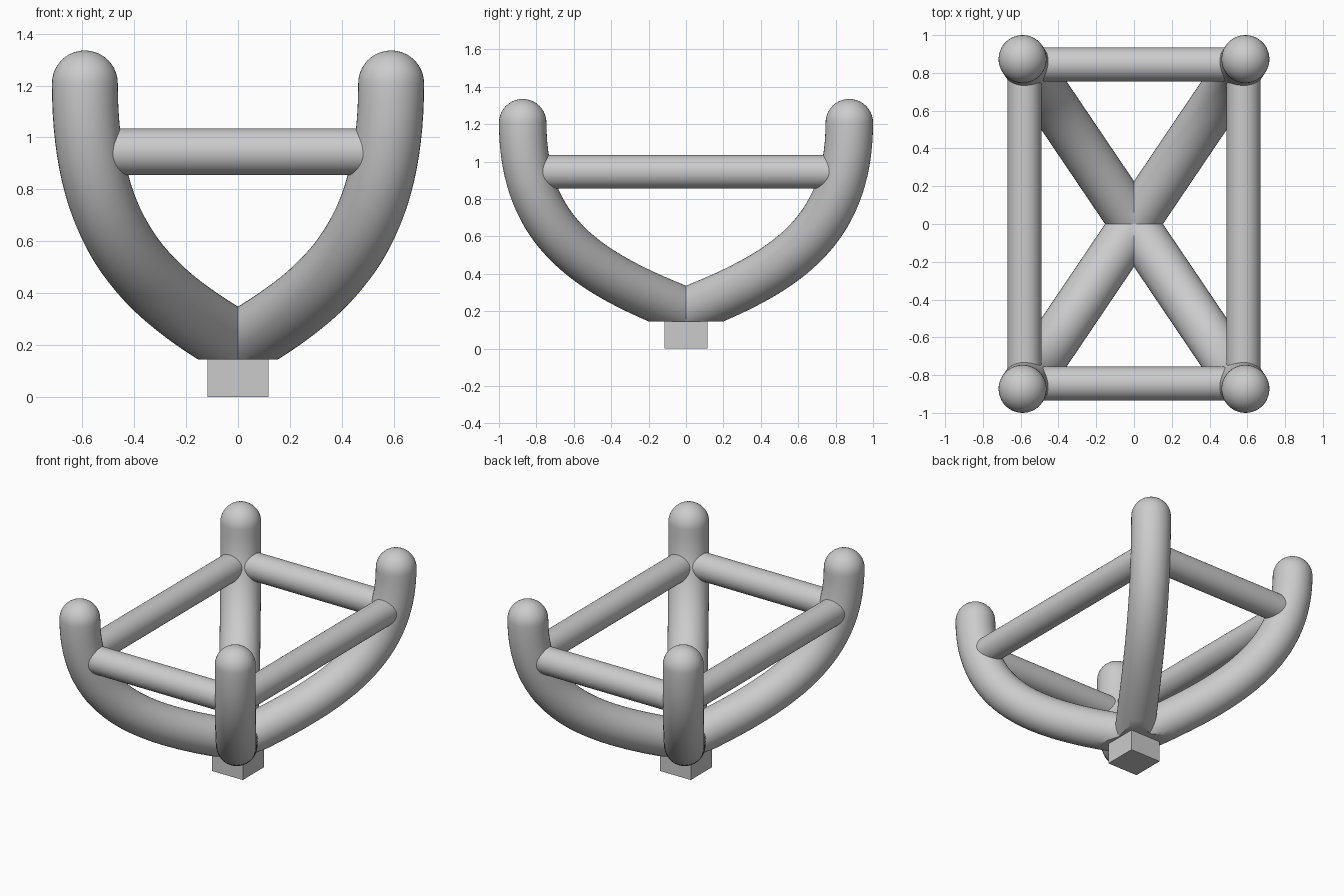
import bpy, bmesh, math
from mathutils import Vector
from mathutils.geometry import interpolate_bezier

if "Cube" in bpy.data.objects:
    bpy.data.objects.remove(bpy.data.objects["Cube"])

TIP_X, TIP_Y = 0.59, 0.873      # arm tip centre
R = 0.127                       # arm radius
RAIL_X, RAIL_Y, RAIL_Z, RAIL_R = 0.58, 0.845, 0.945, 0.09
CUT_Z = 0.144                   # flat underside on top of the foot
SEG = 40


def smooth(obj):
    bpy.ops.object.select_all(action='DESELECT')
    obj.select_set(True)
    bpy.context.view_layer.objects.active = obj
    bpy.ops.object.shade_smooth_by_angle(angle=math.radians(30))


def make_arms():
    out = Vector((TIP_X, TIP_Y, 0))
    reach = out.length
    out.normalize()
    side = Vector((-out.y, out.x, 0))
    up = Vector((0, 0, 1))

    # centre line in the diagonal plane, started a little past the middle
    pts = interpolate_bezier(Vector((0, 0.2)), Vector((0.6, 0.398)),
                             Vector((reach, 0.6)), Vector((reach, 1.208)), 33)
    pts = [Vector((p[0], p[1])) for p in pts]
    pts.insert(0, Vector((-0.35, 0.2 - 0.35 * 0.33)))
    rings = []
    for i, p in enumerate(pts):
        t = (pts[min(i + 1, len(pts) - 1)] - pts[max(i - 1, 0)]).normalized()
        if i == len(pts) - 1:
            t = Vector((0, 1))
        rings.append((p, t, R))
    # rounded tip
    for k in range(1, 10):
        a = math.pi / 2 * k / 10
        rings.append((pts[-1] + Vector((0, R * math.sin(a))), Vector((0, 1)), R * math.cos(a)))

    bm = bmesh.new()
    loops = []
    for p, t, r in rings:
        c = out * p.x + up * p.y
        n = out * -t.y + up * t.x
        loops.append([bm.verts.new(c + r * (math.cos(a) * side + math.sin(a) * n))
                      for a in (2 * math.pi * k / SEG for k in range(SEG))])
    for a, b in zip(loops, loops[1:]):
        for k in range(SEG):
            j = (k + 1) % SEG
            bm.faces.new((a[k], a[j], b[j], b[k]))
    bm.faces.new(loops[0])
    tip = bm.verts.new(out * reach + up * (1.208 + R))
    for k in range(SEG):
        bm.faces.new((loops[-1][k], loops[-1][(k + 1) % SEG], tip))

    # flat underside, then mitre on the two centre planes
    def cut(co, no):
        res = bmesh.ops.bisect_plane(bm, geom=bm.verts[:] + bm.edges[:] + bm.faces[:],
                                     plane_co=co, plane_no=no, clear_inner=True)
        return [e for e in res['geom_cut'] if isinstance(e, bmesh.types.BMEdge)]
    edges = cut((0, 0, CUT_Z), (0, 0, 1))
    bmesh.ops.contextual_create(bm, geom=edges)
    cut((0, 0, 0), (1, 0, 0))
    cut((0, 0, 0), (0, 1, 0))
    bmesh.ops.recalc_face_normals(bm, faces=bm.faces[:])
    # make sure normals face outwards at the tip
    top = max(bm.faces, key=lambda f: f.calc_center_median().z)
    if top.normal.z < 0:
        bmesh.ops.reverse_faces(bm, faces=bm.faces[:])

    me = bpy.data.meshes.new("curved_arms")
    bm.to_mesh(me)
    bm.free()
    obj = bpy.data.objects.new("curved_arms", me)
    bpy.context.collection.objects.link(obj)
    mod = obj.modifiers.new("mirror", 'MIRROR')
    mod.use_axis = (True, True, False)
    bpy.context.view_layer.objects.active = obj
    bpy.ops.object.modifier_apply(modifier=mod.name)
    smooth(obj)


def rail(name, loc, length, rot):
    bpy.ops.mesh.primitive_cylinder_add(vertices=SEG, radius=RAIL_R, depth=length,
                                        location=loc, rotation=rot)
    bpy.context.object.name = name
    smooth(bpy.context.object)


# four curved arms
make_arms()

# four rails between the arms
for s, fb, lr in ((-1, "front", "left"), (1, "back", "right")):
    rail(fb + "_rail", (0, s * RAIL_Y, RAIL_Z), 1.12, (0, math.pi / 2, 0))
    rail(lr + "_rail", (s * RAIL_X, 0, RAIL_Z), 1.66, (math.pi / 2, 0, 0))

# square foot
bpy.ops.mesh.primitive_cube_add(size=1, location=(0, 0, CUT_Z / 2))
foot = bpy.context.object
foot.name = "foot_block"
foot.scale = (0.234, 0.23, CUT_Z)
